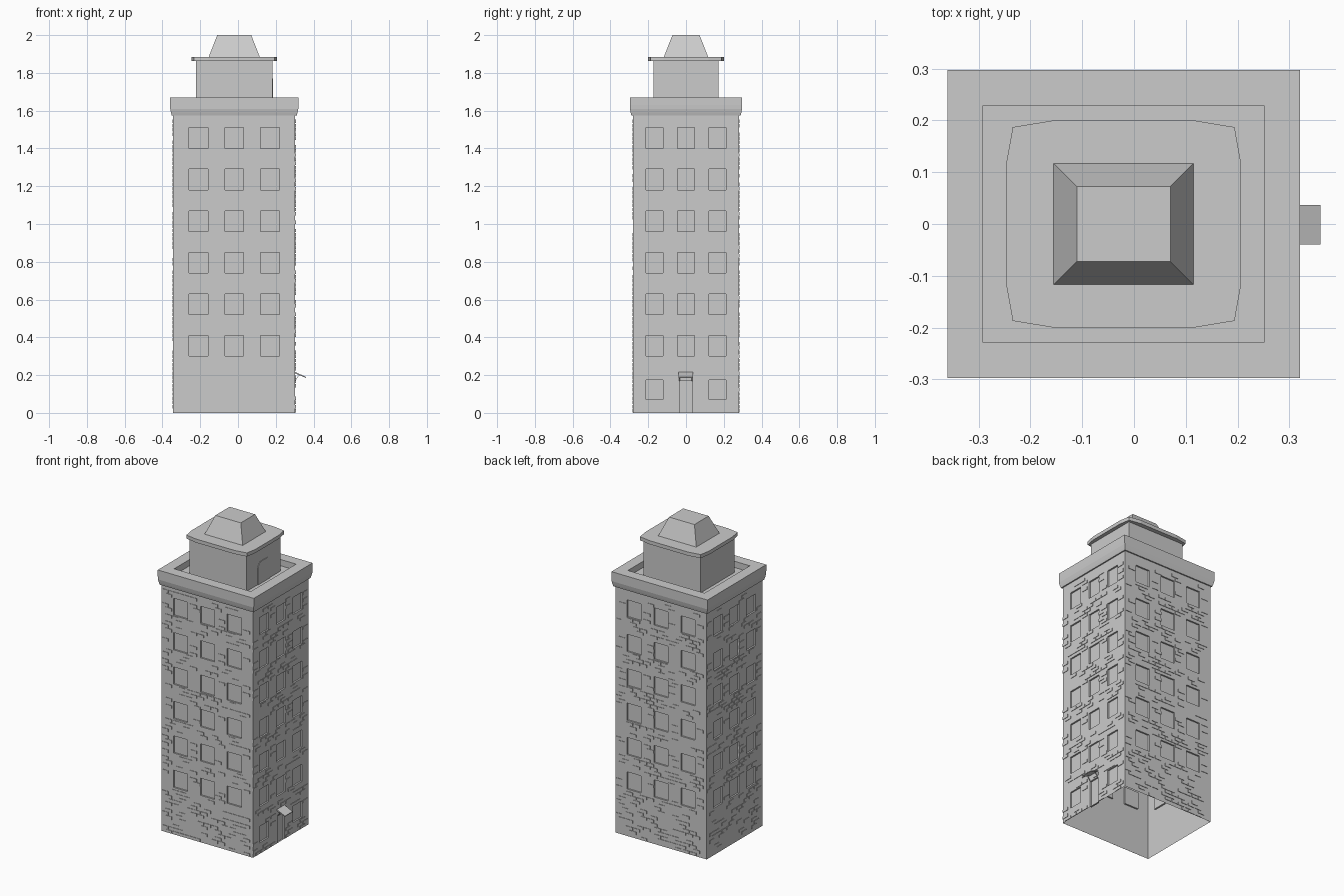
import bpy, bmesh, random
from mathutils import Vector

if "Cube" in bpy.data.objects:
    bpy.data.objects.remove(bpy.data.objects["Cube"])

random.seed(4)
CX = -0.02               # plan centre of the tower in x
HX, HY = 0.323, 0.281    # half sizes of the brick shaft
TOP = 1.59


def finish(bm, name):
    bmesh.ops.remove_doubles(bm, verts=bm.verts, dist=0.00001)
    me = bpy.data.meshes.new(name)
    bm.to_mesh(me)
    bm.free()
    ob = bpy.data.objects.new(name, me)
    bpy.context.collection.objects.link(ob)
    return ob


def face(bm, pts):
    return bm.faces.new([bm.verts.new(p) for p in pts])


def rect_ring(hx, hy, z):
    return [(CX - hx, -hy, z), (CX + hx, -hy, z), (CX + hx, hy, z), (CX - hx, hy, z)]


def loft(name, rings, bottom=False, top=False):
    bm = bmesh.new()
    for a, b in zip(rings, rings[1:]):
        for i in range(len(a)):
            j = (i + 1) % len(a)
            face(bm, [a[i], a[j], b[j], b[i]])
    if bottom:
        face(bm, rings[0][::-1])
    if top:
        face(bm, rings[-1])
    return finish(bm, name)


def wall_point(normal, dist):
    # maps (along wall, height, outward offset) to a world position
    n = Vector(normal)
    t = Vector((0, 0, 1)).cross(n)
    return lambda u, z, d: Vector((CX, 0, z)) + t * u + n * (dist + d)


def raised_box(bm, P, u0, u1, z0, z1, d):
    c = [(u0, z0), (u1, z0), (u1, z1), (u0, z1)]
    face(bm, [P(u, z, d) for u, z in c])
    for (a, b), (e, f) in zip(c, c[1:] + c[:1]):
        face(bm, [P(a, b, 0), P(e, f, 0), P(e, f, d), P(a, b, d)])


def wall(name, normal, dist, half, cols, w, ground):
    P = wall_point(normal, dist)
    bm = bmesh.new()
    h, depth = 0.11, -0.01
    rows = [0.355 + 0.22 * i for i in range(6)]
    holes = [(c - w / 2, c + w / 2, r - h / 2, r + h / 2) for r in rows for c in cols]
    holes += ground
    us = sorted({-half, half} | {v for o in holes for v in o[:2]})
    zs = sorted({0, TOP} | {v for o in holes for v in o[2:]})
    # flat wall cells, left open at the windows
    for u0, u1 in zip(us, us[1:]):
        for z0, z1 in zip(zs, zs[1:]):
            um, zm = (u0 + u1) / 2, (z0 + z1) / 2
            if not any(o[0] < um < o[1] and o[2] < zm < o[3] for o in holes):
                face(bm, [P(u0, z0, 0), P(u1, z0, 0), P(u1, z1, 0), P(u0, z1, 0)])
    # recessed window panes
    for o in holes:
        raised_box(bm, P, *o, depth)
    # scattered bricks standing slightly proud
    course, length = 0.0222, 0.05
    for k in range(int(1.57 / course)):
        u = -half + (0 if k % 2 else length / 2)
        z = k * course
        while u + length <= half + 0.001:
            a, b = u + 0.002, u + length - 0.002
            clear = not any(a < o[1] and b > o[0] and z < o[3] and z + course > o[2]
                            for o in holes)
            if clear and random.random() < 0.4:
                raised_box(bm, P, a, b, z + 0.002, z + course - 0.002, 0.003)
            u += length
    return finish(bm, name)


# Four brick walls, open at the base
side_cols, front_cols = (-0.168, 0, 0.168), (-0.19, 0, 0.19)
entry = [(-0.213, -0.123, 0.07, 0.175), (0.123, 0.213, 0.07, 0.175),
         (-0.035, 0.035, 0.0, 0.17)]
wall("front_wall", (0, -1, 0), HY, HX, front_cols, 0.1, [])
wall("back_wall", (0, 1, 0), HY, HX, front_cols, 0.1, [])
wall("right_wall", (1, 0, 0), HX, HY, side_cols, 0.09, entry)
wall("left_wall", (-1, 0, 0), HX, HY, side_cols, 0.09, [])

# Cornice, parapet and sunken roof deck
profile = [(0.0, 1.575), (0.008, 1.575), (0.012, 1.59), (0.016, 1.61), (0.017, 1.63),
           (0.017, 1.67), (-0.052, 1.67), (-0.052, 1.63)]
loft("cornice_and_roof_deck", [rect_ring(HX + d, min(HY + d, 0.297), z) for d, z in profile],
     top=True)

# Rooftop house with clipped-corner doorway
loft("roof_house", [rect_ring(0.202, 0.172, z) for z in (1.63, 1.865)])
bm = bmesh.new()
door = [(-0.065, 1.63), (0.06, 1.63), (0.06, 1.74), (0.035, 1.77), (-0.04, 1.77), (-0.065, 1.74)]
P = [Vector((CX + 0.202, y, z)) for y, z in door]
out = Vector((0.004, 0, 0))
face(bm, [p + out for p in P])
for a, b in zip(P, P[1:] + P[:1]):
    face(bm, [a, b, b + out, a + out])
finish(bm, "roof_door")

# Bowed roof slab
quarter = [(0.226, 0.12), (0.214, 0.187), (0.135, 0.2)]
plan = (quarter + [(-x, y) for x, y in quarter[::-1]] + [(-x, -y) for x, y in quarter]
        + [(x, -y) for x, y in quarter[::-1]])
loft("roof_slab", [[(CX + x, y, z) for x, y in plan] for z in (1.862, 1.885)],
     bottom=True, top=True)

# Tapered cap
loft("roof_cap", [rect_ring(0.135, 0.117, 1.885), rect_ring(0.09, 0.072, 2.0)], top=True)

# Entrance awning
X0, X1 = CX + HX, 0.36
loft("awning", [[(X0, y, 0.217), (X0, y, 0.208), (X1, y, 0.185), (X1, y, 0.19)]
                for y in (-0.04, 0.037)], bottom=True, top=True)
for y in (-0.036, 0.03):
    loft("awning_bracket", [[(X0, v, 0.17), (X0 + 0.022, v, 0.2), (X0 + 0.022, v, 0.203),
                             (X0, v, 0.175)] for v in (y, y + 0.004)], bottom=True, top=True)
